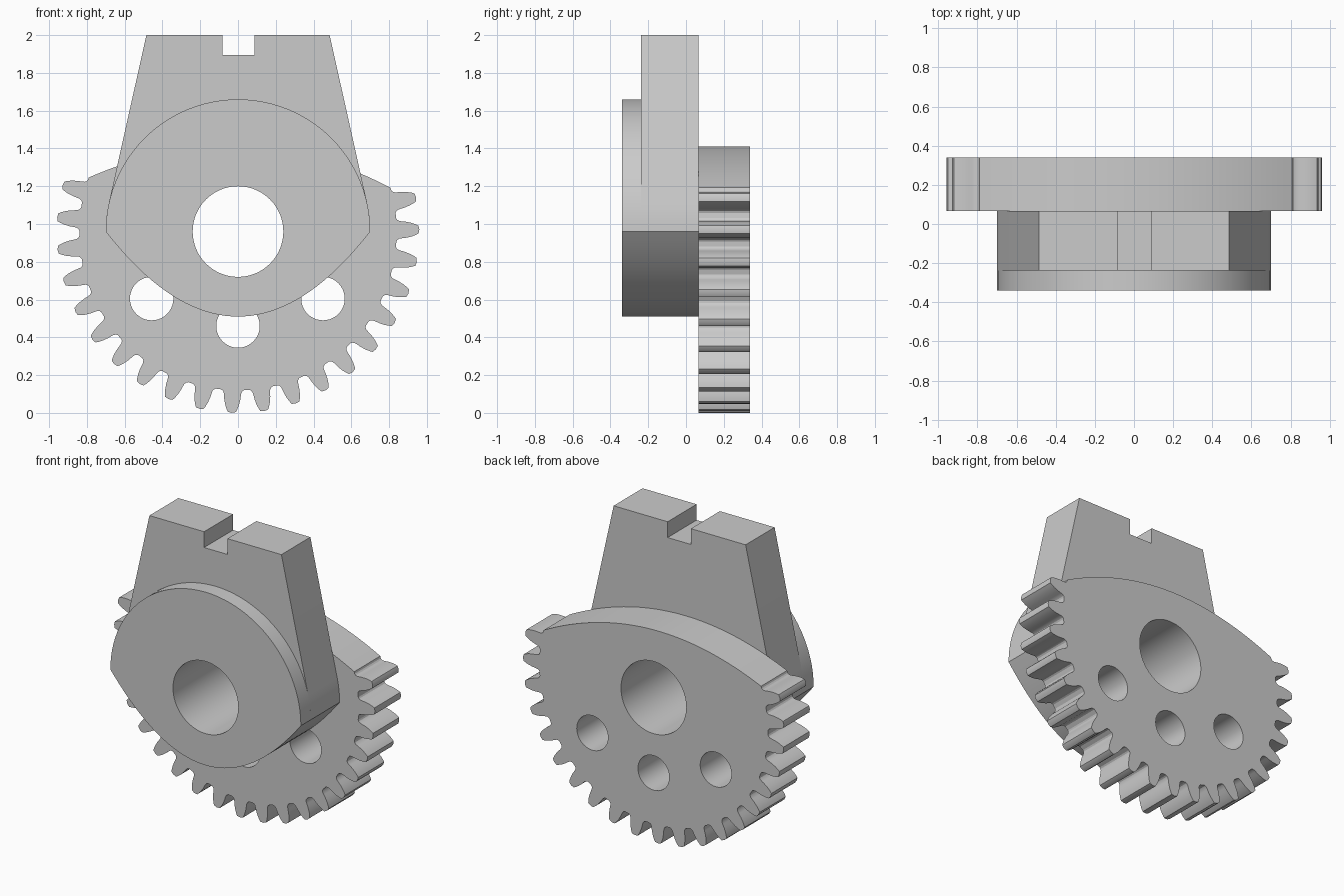
import bpy, bmesh, math

if "Cube" in bpy.data.objects:
    bpy.data.objects.remove(bpy.data.objects["Cube"])

CZ = 0.96                       # height of the shared axis
Y_FRONT, Y_STEP, Y_GEAR, Y_BACK = -0.34, -0.237, 0.067, 0.34

grey = bpy.data.materials.new("plain_grey")
grey.diffuse_color = (0.6, 0.6, 0.6, 1)
grey.use_nodes = True
grey.node_tree.nodes["Principled BSDF"].inputs["Base Color"].default_value = grey.diffuse_color


def circle(x, z, r, n=64):
    return [(x + r * math.cos(2 * math.pi * i / n),
             z + r * math.sin(2 * math.pi * i / n)) for i in range(n)]


def plate(name, loops, y0, y1):
    """Extrude an outline (first loop) with holes (other loops) along y."""
    bm = bmesh.new()
    for pts in loops:
        vs = [bm.verts.new((x, y0, z)) for x, z in pts]
        for a, b in zip(vs, vs[1:] + vs[:1]):
            bm.edges.new((a, b))
    bmesh.ops.triangle_fill(bm, use_beauty=True, use_dissolve=False, edges=bm.edges[:])
    ext = bmesh.ops.extrude_face_region(bm, geom=bm.faces[:], use_keep_orig=True)
    for v in ext["geom"]:
        if isinstance(v, bmesh.types.BMVert):
            v.co.y = y1
    bmesh.ops.recalc_face_normals(bm, faces=bm.faces[:])
    me = bpy.data.meshes.new(name)
    bm.to_mesh(me)
    bm.free()
    me.materials.append(grey)
    ob = bpy.data.objects.new(name, me)
    bpy.context.collection.objects.link(ob)
    bpy.ops.object.select_all(action="DESELECT")
    ob.select_set(True)
    bpy.context.view_layer.objects.active = ob
    bpy.ops.object.shade_smooth_by_angle(angle=math.radians(25))
    return ob


bore = circle(0, CZ, 0.24)

# Curved lower edge shared by the cam disc and the arm, left to right
R = 0.70
belly = [(x, 0.51 + 0.45 * (x / R) ** 2)
         for x in (-R + 2 * R * i / 40 for i in range(41))]


def rim(a0, a1, n):
    return [(R * math.cos(math.radians(a0 + (a1 - a0) * i / n)),
             CZ + R * math.sin(math.radians(a0 + (a1 - a0) * i / n)))
            for i in range(n + 1)]


# Front cam disc
plate("cam_disc", [belly + rim(0, 180, 48)[1:-1], bore], Y_FRONT, Y_STEP)

# Tapered arm with a slot in its top
arm_top = [(0.485, 2), (0.088, 2), (0.088, 1.895),
           (-0.083, 1.895), (-0.083, 2), (-0.485, 2)]
plate("slotted_arm",
      [belly + rim(0, 13, 4)[1:] + arm_top + rim(167, 180, 4)[:-1], bore],
      Y_STEP, Y_GEAR)

# Gear sector: 21 teeth of a 35-tooth wheel, slightly rotated
PITCH = 2 * math.pi / 35
TILT = math.radians(-1.95)


def polar(r, a):
    return (r * math.sin(a + TILT), CZ - r * math.cos(a + TILT))


# half tooth: radius, half width
flank = [(0.84, 0.062), (0.845, 0.053), (0.855, 0.047), (0.87, 0.0445),
         (0.89, 0.0425), (0.92, 0.036), (0.942, 0.028), (0.956, 0.021)]
outline = []
for k in range(-10, 11):
    outline += [polar(r, k * PITCH - d / r) for r, d in flank]
    outline.append(polar(0.96, k * PITCH))
    outline += [polar(r, k * PITCH + d / r) for r, d in reversed(flank)]

# shallow arched upper edge of the sector, right to left
end = 10.5 * PITCH
ux, uh = 0.84 * math.sin(end), -0.84 * math.cos(end)
for i in range(41):
    u = ux * (1 - i / 20)
    h = 0.45 - (0.45 - uh) * (u / ux) ** 2
    outline.append(polar(math.hypot(u, h), math.atan2(u, -h)))

holes = [circle(x, z, 0.115, 40) for x, z in ((-0.457, 0.605), (0.45, 0.605), (0, 0.46))]
plate("gear_sector", [outline, bore] + holes, Y_GEAR, Y_BACK)
